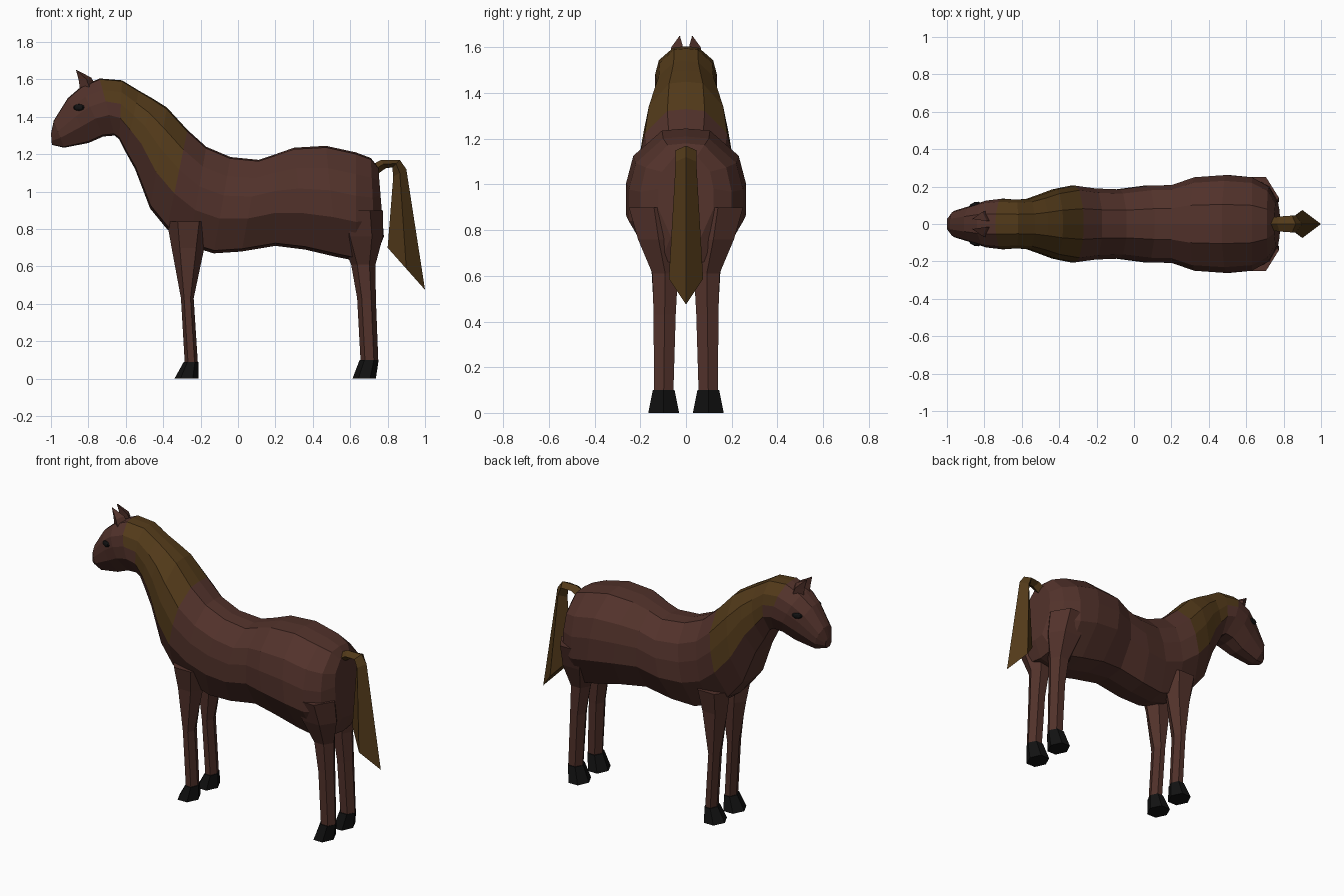
import bpy, bmesh, math
from mathutils import Vector


def material(name, rgb):
    m = bpy.data.materials.new(name)
    m.diffuse_color = (*rgb, 1)
    return m


COAT = material("coat", (0.085, 0.032, 0.024))
HAIR = material("hair", (0.085, 0.042, 0.01))
BLACK = material("black", (0.006, 0.006, 0.006))


def loft(name, rings, mats, paint=None):
    """Skin equal-sized rings of points, cap the ends."""
    bm = bmesh.new()
    vs = [[bm.verts.new(p) for p in r] for r in rings]
    n = len(rings[0])
    for i in range(len(vs) - 1):
        for k in range(n):
            f = bm.faces.new((vs[i][k], vs[i][(k + 1) % n],
                              vs[i + 1][(k + 1) % n], vs[i + 1][k]))
            if paint:
                f.material_index = paint(i, k)
    bm.faces.new(vs[0])
    bm.faces.new(vs[-1])
    bmesh.ops.recalc_face_normals(bm, faces=bm.faces)
    me = bpy.data.meshes.new(name)
    bm.to_mesh(me)
    bm.free()
    for m in mats:
        me.materials.append(m)
    ob = bpy.data.objects.new(name, me)
    bpy.context.collection.objects.link(ob)
    return ob


def section(top, bottom, width, profile):
    """Symmetric ring in the plane through a top and a bottom (x, z) point."""
    t, b = Vector((top[0], 0, top[1])), Vector((bottom[0], 0, bottom[1]))
    half = [b.lerp(t, h) + Vector((0, w * width, 0)) for w, h in profile]
    return half + [Vector((p.x, -p.y, p.z)) for p in half[-2:0:-1]]


def hexagon(x0, x1, y0, y1, z, side):
    """Horizontal six-sided ring filling the given bounds."""
    return [((x0 + x1) / 2 + (x1 - x0) / 2 * math.cos(a),
             side * ((y0 + y1) / 2 + (y1 - y0) / 2 * math.sin(a) / 0.866), z)
            for a in (k * math.pi / 3 for k in range(6))]


# Body: head, neck and trunk in one skin (top, bottom, half width)
PROFILE = [(0, 1), (0.4, 0.985), (0.88, 0.8), (1, 0.6), (1, 0.36), (0.55, 0.03), (0, 0)]
BODY = [
    ((-1.00, 1.31), (-0.995, 1.25), 0.03),
    ((-0.985, 1.38), (-0.93, 1.235), 0.07),
    ((-0.91, 1.50), (-0.80, 1.26), 0.10),
    ((-0.84, 1.56), (-0.72, 1.295), 0.125),
    ((-0.74, 1.605), (-0.66, 1.30), 0.135),
    ((-0.62, 1.595), (-0.635, 1.28), 0.13),
    ((-0.53, 1.54), (-0.60, 1.21), 0.135),
    ((-0.46, 1.50), (-0.55, 1.12), 0.155),
    ((-0.38, 1.45), (-0.47, 0.91), 0.185),
    ((-0.27, 1.33), (-0.38, 0.80), 0.205),
    ((-0.17, 1.24), (-0.26, 0.71), 0.19),
    ((-0.04, 1.185), (-0.13, 0.67), 0.185),
    ((0.11, 1.17), (0.02, 0.68), 0.205),
    ((0.20, 1.20), (0.20, 0.71), 0.208),
    ((0.30, 1.235), (0.36, 0.69), 0.25),
    ((0.47, 1.245), (0.53, 0.65), 0.262),
    ((0.63, 1.21), (0.63, 0.63), 0.25),
    ((0.71, 1.18), (0.735, 0.65), 0.20),
    ((0.75, 1.13), (0.78, 0.76), 0.12),
]


def mane(i, k):
    return 1 if 4 <= i <= 8 and (k <= (2 if i == 4 else 3) or k >= (9 if i == 4 else 8)) else 0


loft("body_with_mane", [section(*r, PROFILE) for r in BODY], [COAT, HAIR], mane)

# Tail: flat dock arching over, then a widening switch
DIAMOND = [(0, 1), (1, 0.5), (0, 0)]
TAIL = [
    ((0.71, 1.14), (0.74, 1.09), 0.035),
    ((0.765, 1.17), (0.79, 1.125), 0.04),
    ((0.865, 1.17), (0.825, 1.13), 0.045),
    ((0.90, 1.12), (0.83, 1.08), 0.045),
    ((1.00, 0.475), (0.80, 0.70), 0.075),
]
loft("tail", [section(*r, DIAMOND) for r in TAIL], [HAIR])

# Leg rings: x range, y range, height
FRONT = [(-0.38, -0.15, 0.03, 0.18, 0.84), (-0.355, -0.18, 0.035, 0.155, 0.70),
         (-0.305, -0.237, 0.05, 0.14, 0.43), (-0.285, -0.215, 0.055, 0.14, 0.09)]
HIND = [(0.50, 0.775, 0.03, 0.25, 0.90), (0.54, 0.775, 0.03, 0.21, 0.76),
        (0.605, 0.735, 0.035, 0.147, 0.61), (0.637, 0.737, 0.045, 0.142, 0.43),
        (0.655, 0.75, 0.055, 0.14, 0.10)]
FRONT_HOOF = [(-0.29, -0.21, 0.05, 0.145, 0.09), (-0.34, -0.21, 0.03, 0.165, 0.0)]
HIND_HOOF = [(0.65, 0.752, 0.05, 0.145, 0.10), (0.612, 0.737, 0.03, 0.165, 0.0)]

for side, label in ((1, "left"), (-1, "right")):
    for name, rings, mat in (("front_leg", FRONT, COAT), ("hind_leg", HIND, COAT),
                             ("front_hoof", FRONT_HOOF, BLACK), ("hind_hoof", HIND_HOOF, BLACK)):
        loft(f"{name}_{label}", [hexagon(*r, side) for r in rings], [mat])

    # Ears: small leaning three-sided spikes
    base = [(-0.845, side * 0.03, 1.53), (-0.77, side * 0.015, 1.585), (-0.79, side * 0.07, 1.545)]
    mid = [(-0.85, side * 0.03, 1.59), (-0.785, side * 0.015, 1.61), (-0.81, side * 0.065, 1.60)]
    tip = [(-0.866 + d, side * (0.025 + d), 1.65) for d in (0, 0.002, 0.004)]
    loft(f"ear_{label}", [base, mid, tip], [COAT])

    # Eyes: flattened dark beads
    bpy.ops.mesh.primitive_uv_sphere_add(segments=8, ring_count=6, radius=1,
                                         location=(-0.85, side * 0.103, 1.45))
    eye = bpy.context.object
    eye.name = f"eye_{label}"
    eye.scale = (0.032, 0.014, 0.018)
    eye.rotation_euler = (0, 0, side * 0.3)
    eye.data.materials.append(BLACK)
